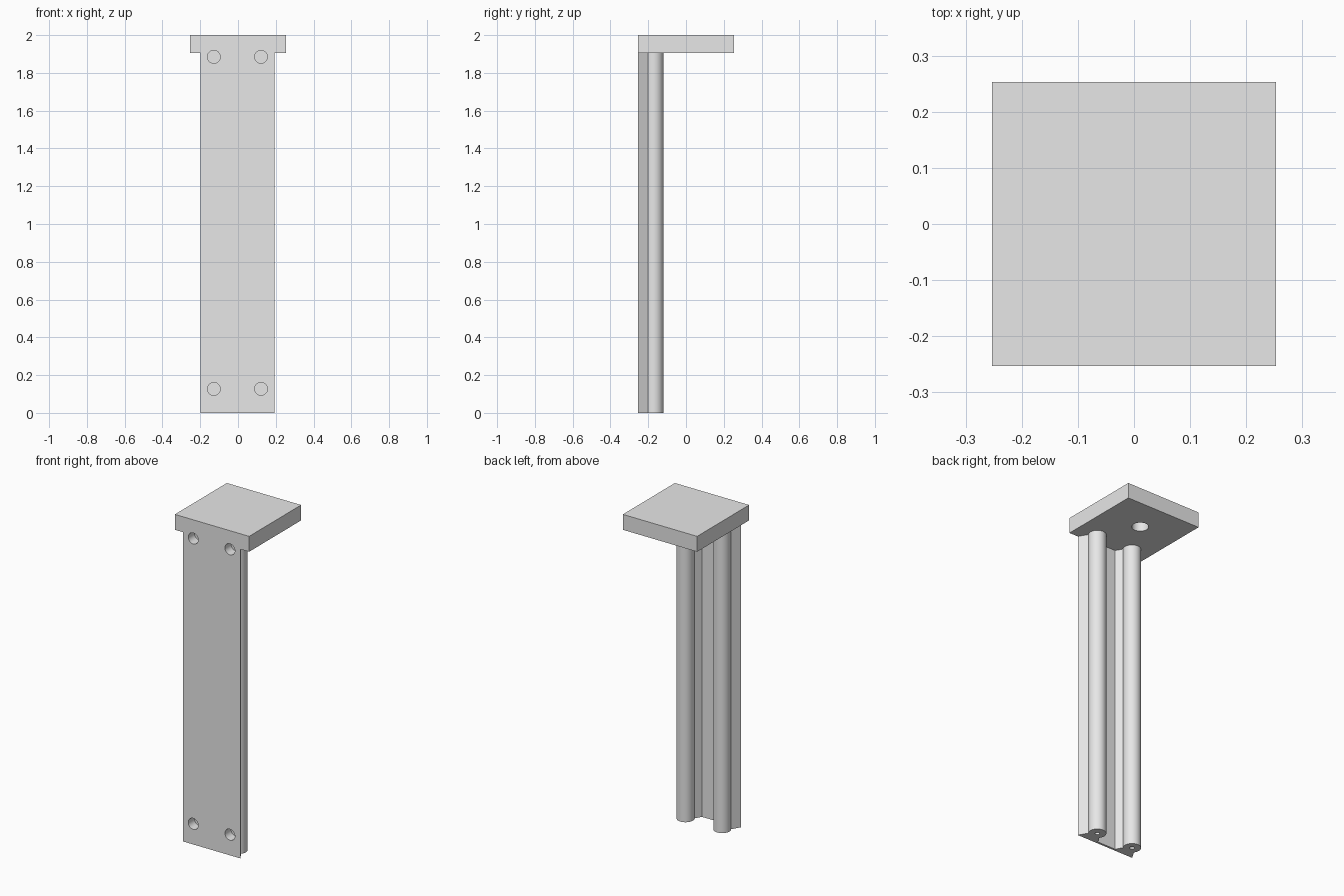
import bpy
import bmesh
import math
from mathutils import Matrix

cube = bpy.data.objects.get("Cube")
if cube:
    bpy.data.objects.remove(cube, do_unlink=True)

HALF = 0.253          # half width of the top block
RAIL_TOP = 1.905      # underside of the block
CX = -0.003           # rail centre line
ROD_X = 0.125         # rod offset from the centre line
ROD_Y = -0.17
ROD_R = 0.05

grey = bpy.data.materials.new("light_grey_metal")
grey.use_nodes = True
grey.diffuse_color = (0.8, 0.8, 0.8, 1)
grey.node_tree.nodes["Principled BSDF"].inputs["Base Color"].default_value = (0.8, 0.8, 0.8, 1)


def make_object(name, bm):
    bmesh.ops.recalc_face_normals(bm, faces=bm.faces)
    mesh = bpy.data.meshes.new(name)
    bm.to_mesh(mesh)
    bm.free()
    mesh.materials.append(grey)
    obj = bpy.data.objects.new(name, mesh)
    bpy.context.collection.objects.link(obj)
    return obj


def prism(name, outline, z0, z1):
    bm = bmesh.new()
    face = bm.faces.new([bm.verts.new((x, y, z0)) for x, y in outline])
    grown = bmesh.ops.extrude_face_region(bm, geom=[face])
    top = [v for v in grown["geom"] if isinstance(v, bmesh.types.BMVert)]
    bmesh.ops.translate(bm, verts=top, vec=(0, 0, z1 - z0))
    return make_object(name, bm)


def add_cylinder(bm, centre, radius, length, axis="Z", sides=48):
    turn = Matrix.Rotation(math.radians(90), 4, "X") if axis == "Y" else Matrix()
    bmesh.ops.create_cone(bm, cap_ends=True, segments=sides, radius1=radius, radius2=radius,
                          depth=length, matrix=Matrix.Translation(centre) @ turn)


def activate(obj):
    bpy.ops.object.select_all(action="DESELECT")
    obj.select_set(True)
    bpy.context.view_layer.objects.active = obj


# Rail support: thin web with a tapered ridge under each rod
left, right = CX + ROD_X, CX - ROD_X
foot, web, neck = 0.071, 0.0634, 0.04
support = prism("rail_support", [
    (right - foot, -HALF), (left + foot, -HALF),
    (left + neck, -0.2), (left - neck, -0.2), (left - web, -0.24),
    (right + web, -0.24), (right + neck, -0.2), (right - neck, -0.2),
], 0, RAIL_TOP)

# Square top block
block = prism("top_block", [(-HALF, -HALF), (HALF, -HALF), (HALF, HALF), (-HALF, HALF)],
              RAIL_TOP, 2)

# Two round guide rods
rods = []
for name, x in (("left_rod", left), ("right_rod", right)):
    bm = bmesh.new()
    add_cylinder(bm, (x, ROD_Y, RAIL_TOP / 2), ROD_R, RAIL_TOP)
    rods.append(make_object(name, bm))

# Cutters: front bolt holes, rod end holes, blind hole under the block
bm = bmesh.new()
for x in (left, right):
    for z in (0.127, 1.885):
        add_cylinder(bm, (x, -HALF, z), 0.034, 0.12, "Y", 32)
    add_cylinder(bm, (x, ROD_Y, 0), 0.013, 0.12, sides=24)
add_cylinder(bm, (CX, 0.05, RAIL_TOP), 0.047, 0.12)
cutter = make_object("hole_cutter", bm)
cutter.hide_render = True

for obj in [support, block] + rods:
    activate(obj)
    mod = obj.modifiers.new("holes", "BOOLEAN")
    mod.operation = "DIFFERENCE"
    mod.solver = "EXACT"
    mod.object = cutter
    bpy.ops.object.modifier_apply(modifier=mod.name)
    bpy.ops.object.shade_smooth_by_angle(angle=math.radians(25))

bpy.data.objects.remove(cutter, do_unlink=True)
